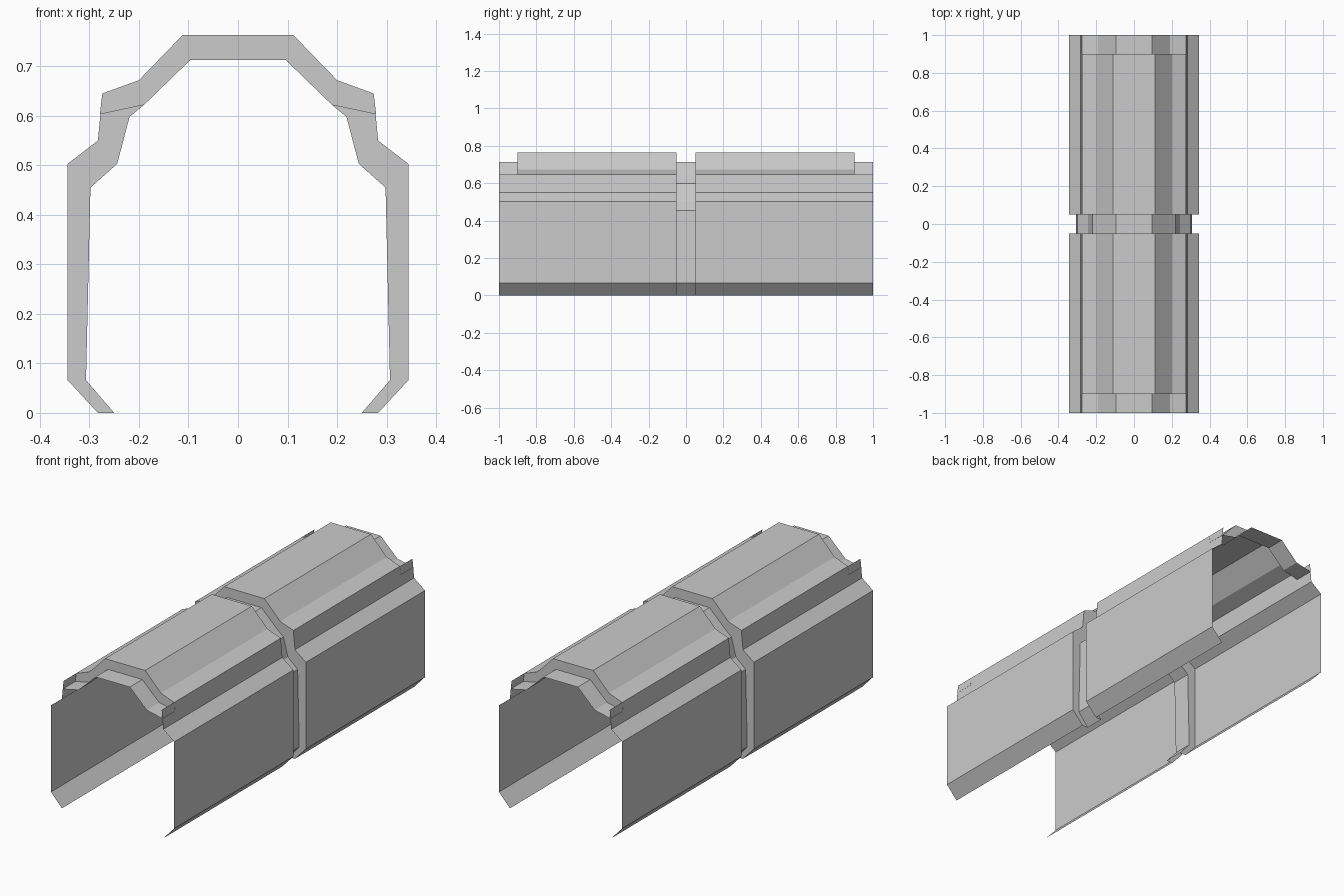
import bpy
import bmesh

cube = bpy.data.objects.get("Cube")
if cube:
    bpy.data.objects.remove(cube, do_unlink=True)

grey = bpy.data.materials.new("plain grey")
grey.use_nodes = True
colour = (0.6, 0.6, 0.6, 1)
grey.diffuse_color = colour
grey.node_tree.nodes["Principled BSDF"].inputs["Base Color"].default_value = colour

# Half profiles (x, z), from the bottom lip up to the roof
side = [(0.283, 0), (0.344, 0.066), (0.344, 0.503), (0.283, 0.55), (0.274, 0.645)]
roof = [(0.274, 0.645), (0.2, 0.672), (0.112, 0.763)]
outer = side + roof[1:]
inner = [(0.25, 0), (0.307, 0.066), (0.298, 0.455), (0.244, 0.503),
         (0.219, 0.598), (0.19, 0.622), (0.096, 0.713)]
collar = [(0.279, 0.603), (0.19, 0.622), (0.096, 0.713)]


def mirrored(half):
    return half + [(-x, z) for x, z in reversed(half)]


def build(name, quads):
    bm = bmesh.new()
    for quad in quads:
        bm.faces.new([bm.verts.new(p) for p in quad])
    bmesh.ops.remove_doubles(bm, verts=bm.verts, dist=0.0005)
    mesh = bpy.data.meshes.new(name)
    bm.to_mesh(mesh)
    bm.free()
    mesh.materials.append(grey)
    obj = bpy.data.objects.new(name, mesh)
    bpy.context.collection.objects.link(obj)


def sheet(profile, y0, y1):
    """Open sheet swept along y, facing outwards."""
    return [[(a[0], y0, a[1]), (a[0], y1, a[1]), (b[0], y1, b[1]), (b[0], y0, b[1])]
            for a, b in zip(profile, profile[1:])]


def wall(out, inn, y, facing):
    """Flat step joining an outer profile to an inner one."""
    quads = []
    for a, b, c, d in zip(out, out[1:], inn[1:], inn):
        quad = [(p[0], y, p[1]) for p in (a, b, c, d)]
        quads.append(quad if facing < 0 else quad[::-1])
    return quads


# Recessed band around the middle
build("middle_band", sheet(mirrored(inner), -0.05, 0.05))

for end, s in (("front", -1), ("back", 1)):
    near, step, far = 0.05 * s, 0.9 * s, 1.0 * s

    # Side panels with folded lips, one on each side
    lo, hi = sorted((near, far))
    build(end + "_left_panel", sheet(side, lo, hi))
    build(end + "_right_panel", sheet([(-x, z) for x, z in reversed(side)], lo, hi))

    # Raised roof
    lo, hi = sorted((near, step))
    build(end + "_roof", sheet(mirrored(roof), lo, hi))

    # Lower roof collar at the open end
    lo, hi = sorted((step, far))
    build(end + "_collar", sheet(mirrored(collar), lo, hi))

    # Steps down to the middle band and to the collar
    build(end + "_band_step", wall(mirrored(outer), mirrored(inner), near, -s))
    rim = [collar[0]] + roof
    rim_inner = [collar[0], collar[1], collar[1], collar[2]]
    quads = wall(mirrored(rim), mirrored(rim_inner), step, s)
    build(end + "_collar_step", [list(dict.fromkeys(q)) for q in quads])
